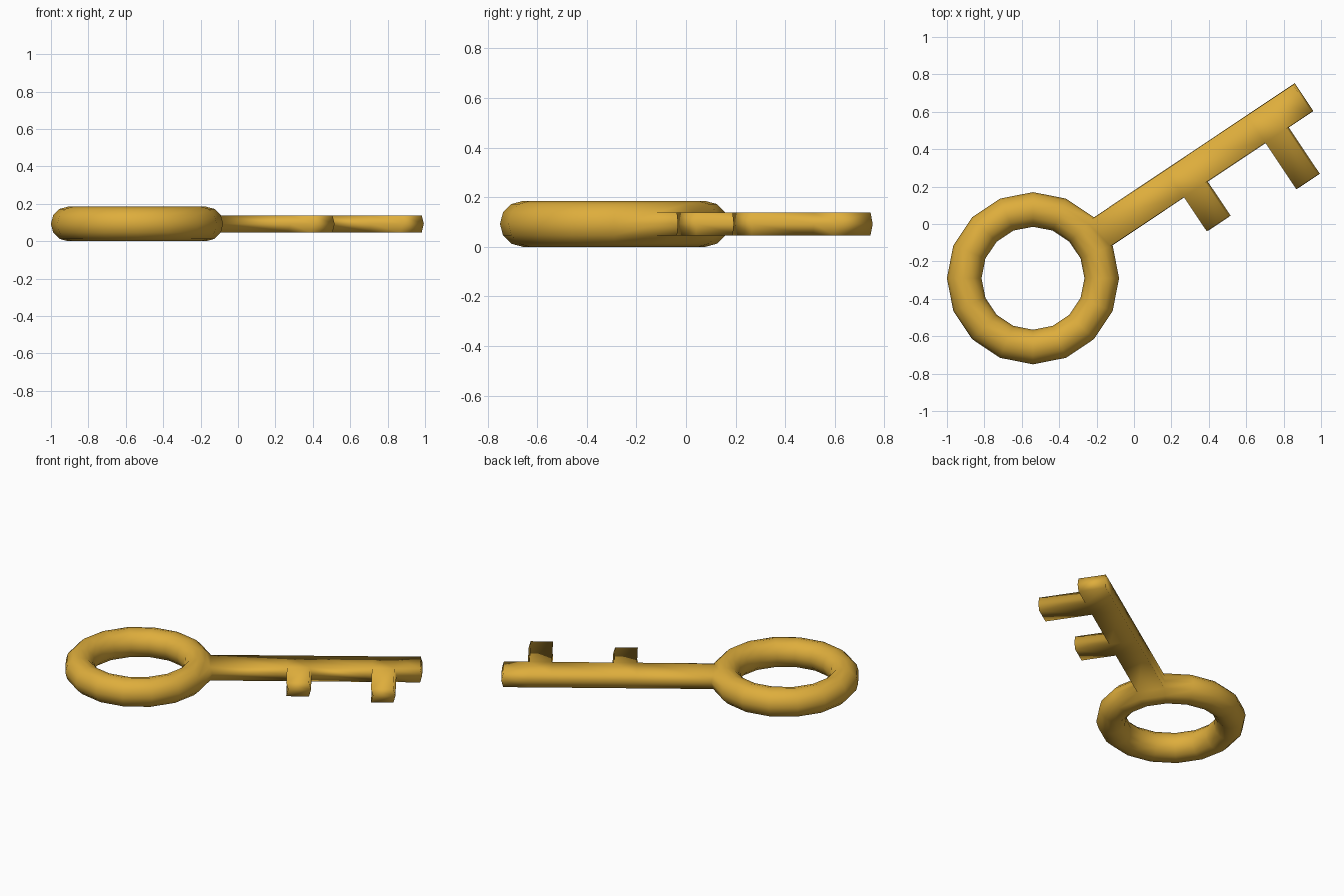
import bpy, bmesh, math
from mathutils import Vector, Matrix

if "Cube" in bpy.data.objects:
    bpy.data.objects.remove(bpy.data.objects["Cube"])

RING_R, TUBE_R = 0.368, 0.0925
SIDES, TUBE_SIDES = 16, 12
EDGE = RING_R + TUBE_R                 # outer rim of the ring

gold = bpy.data.materials.new("gold")
gold.diffuse_color = (0.73, 0.42, 0.045, 1)
gold.use_nodes = True
gold.node_tree.nodes["Principled BSDF"].inputs["Base Color"].default_value = gold.diffuse_color

bm = bmesh.new()

# Ring: a torus whose flat side faces local +x, where the shaft grows out
rings = []
for i in range(SIDES):
    a = math.tau * (i + 0.5) / SIDES
    loop = []
    for j in range(TUBE_SIDES):
        b = math.tau * j / TUBE_SIDES
        r = RING_R + TUBE_R * math.cos(b)
        loop.append(bm.verts.new((r * math.cos(a), r * math.sin(a), TUBE_R * math.sin(b))))
    rings.append(loop)
for i in range(SIDES):
    for j in range(TUBE_SIDES):
        p, q, k = rings[i], rings[(i + 1) % SIDES], (j + 1) % TUBE_SIDES
        bm.faces.new((p[j], q[j], q[k], p[k]))
bm.normal_update()


def extrude(faces, offset):
    """Extrude a patch of faces by an offset and return the new end faces."""
    out = bmesh.ops.extrude_face_region(bm, geom=faces)["geom"]
    old = [f for f in faces if f.is_valid]
    if old:
        bmesh.ops.delete(bm, geom=old, context='FACES')
    bmesh.ops.translate(bm, vec=Vector(offset),
                        verts=[g for g in out if isinstance(g, bmesh.types.BMVert)])
    bm.normal_update()
    return [g for g in out if isinstance(g, bmesh.types.BMFace)]


# Shaft: the two outermost ring faces pulled out in sections
end = [f for f in bm.faces
       if f.calc_center_median().x > EDGE * 0.9 and abs(f.calc_center_median().y) < 0.01
       and abs(f.calc_center_median().z) < TUBE_R * 0.4]
stops = [EDGE, 0.933, 1.073, 1.456, 1.594, 1.752]
for s0, s1 in zip(stops, stops[1:]):
    end = extrude(end, (s1 - s0, 0, 0))

# Teeth: pulled out of the side of the shaft
for lo, hi, length in ((0.933, 1.073, 0.219), (1.456, 1.594, 0.298)):
    side = [f for f in bm.faces
            if lo < f.calc_center_median().x < hi and f.normal.y < -0.7
            and f.calc_center_median().y > -0.1]
    extrude(side, (0, -length, 0))

bmesh.ops.recalc_face_normals(bm, faces=bm.faces[:])

# Lay the key diagonally on the ground
bm.transform(Matrix.Translation((-0.54, -0.29, TUBE_R))
             @ Matrix.Rotation(math.tau * 1.5 / SIDES, 4, 'Z'))
for f in bm.faces:
    f.smooth = True

mesh = bpy.data.meshes.new("key")
bm.to_mesh(mesh)
bm.free()
mesh.materials.append(gold)
bpy.context.collection.objects.link(bpy.data.objects.new("key", mesh))
